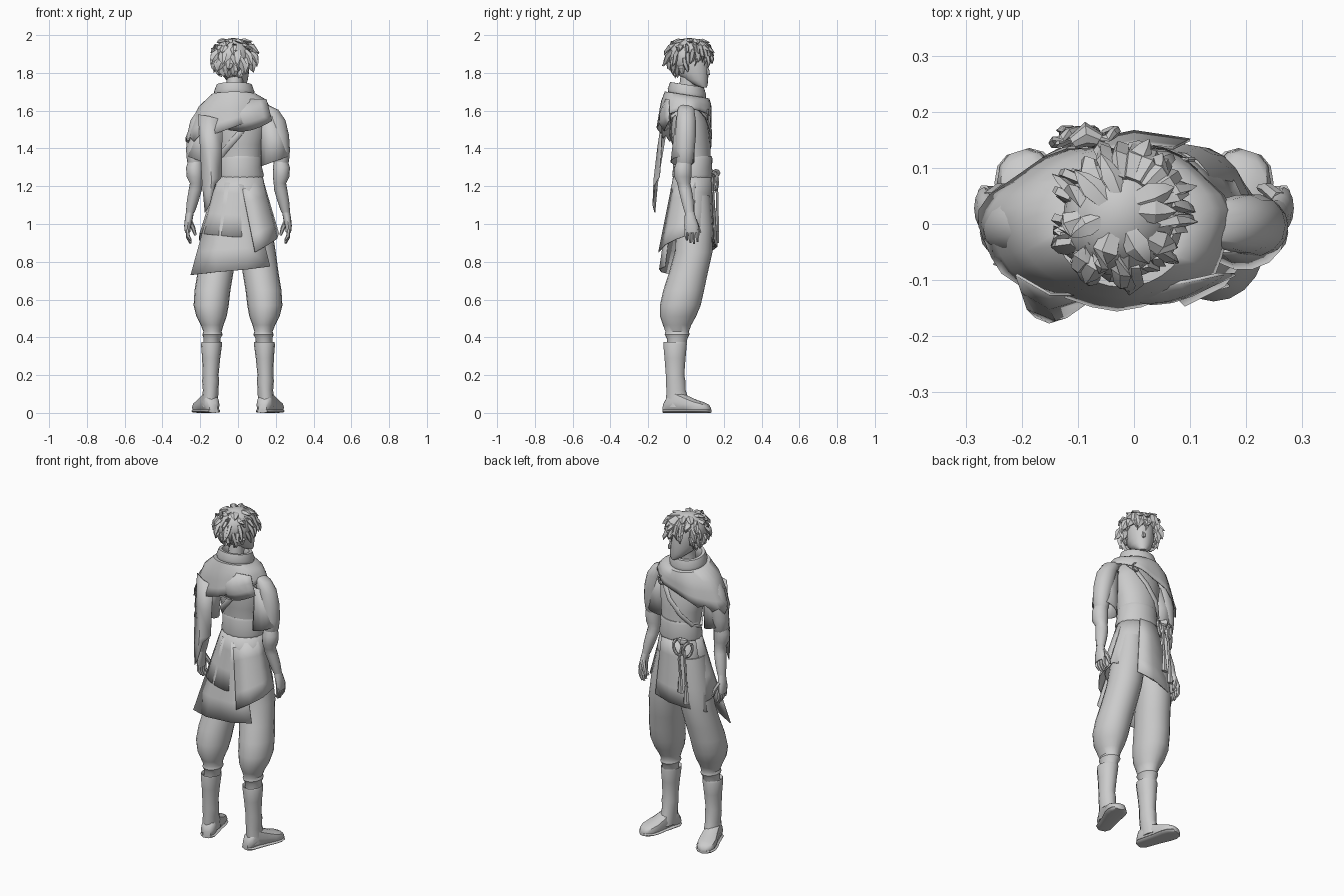
import bpy, bmesh, math, random
from mathutils import Vector, Matrix

random.seed(4)
clay = bpy.data.materials.new("plain_grey")
clay.diffuse_color = (0.6, 0.6, 0.6, 1)
TAU = 2 * math.pi


def finish(name, bm, thick=0.0, angle=40):
    bmesh.ops.recalc_face_normals(bm, faces=bm.faces)
    me = bpy.data.meshes.new(name)
    bm.to_mesh(me)
    bm.free()
    me.materials.append(clay)
    ob = bpy.data.objects.new(name, me)
    bpy.context.collection.objects.link(ob)
    if thick:
        m = ob.modifiers.new("thickness", 'SOLIDIFY')
        m.thickness = thick
        m.offset = 0
    bpy.ops.object.select_all(action='DESELECT')
    ob.select_set(True)
    bpy.context.view_layer.objects.active = ob
    bpy.ops.object.shade_smooth_by_angle(angle=math.radians(angle))
    return ob


def add_skin(bm, rows, closed=True, caps=True):
    vs = [[bm.verts.new(p) for p in row] for row in rows]
    n = len(rows[0])
    for a, b in zip(vs, vs[1:]):
        for i in range(n if closed else n - 1):
            j = (i + 1) % n
            bm.faces.new((a[i], a[j], b[j], b[i]))
    if caps and closed:
        bm.faces.new(vs[0])
        bm.faces.new(vs[-1])


def skin(name, rows, closed=True, caps=True, thick=0.0, angle=40):
    bm = bmesh.new()
    add_skin(bm, rows, closed, caps)
    return finish(name, bm, thick, angle)


def ring(cx, cy, z, rx, ry, n=16):
    return [Vector((cx + rx * math.cos(TAU * i / n), cy + ry * math.sin(TAU * i / n), z)) for i in range(n)]


def loft(name, rings, n=16, side=1, **kw):
    return skin(name, [ring(side * r[0], *r[1:], n) for r in rings], **kw)


def tube_rows(pts, ra, rb, n):
    # ra / rb: half width and half thickness at each point
    pts = [Vector(p) for p in pts]
    rows = []
    for i, p in enumerate(pts):
        t = (pts[min(i + 1, len(pts) - 1)] - pts[max(i - 1, 0)]).normalized()
        up = Vector((0, 1, 0)) if abs(t.z) > 0.5 else Vector((0, 0, 1))
        u = t.cross(up).normalized()
        v = u.cross(t)
        rows.append([p + u * ra[i] * math.cos(TAU * k / n) + v * rb[i] * math.sin(TAU * k / n) for k in range(n)])
    return rows


def tube(name, pts, ra, rb=None, n=8):
    return skin(name, tube_rows(pts, ra, rb or ra, n))


# torso, sash and neck
loft("torso", [(0, .04, 1.1, .14, .1), (.01, .037, 1.22, .125, .1), (.01, .035, 1.3, .108, .095),
               (.005, .03, 1.42, .125, .1), (0, .015, 1.54, .15, .102), (-.01, .005, 1.62, .13, .08),
               (-.02, 0, 1.69, .06, .055)], 20)
loft("waist_sash", [(.01, .035, 1.245, .122, .104), (.01, .035, 1.26, .127, .108), (.01, .035, 1.3, .117, .103),
                    (.01, .035, 1.345, .118, .105), (.01, .035, 1.36, .11, .1)], 20)
loft("neck", [(-.02, 0, 1.64, .05, .05), (-.02, .005, 1.7, .043, .045), (-.015, .02, 1.79, .043, .048)], 12)

# hooded cowl draped longer over one shoulder
N = 32
rows = [[Vector((-.02 + r * math.cos(TAU * i / N), .005 + r * .95 * math.sin(TAU * i / N),
                 z - .15 * r * math.sin(TAU * i / N))) for i in range(N)]
        for z, r in ((1.68, .055), (1.735, .078), (1.735, .092), (1.7, .104), (1.682, .102), (1.68, .122))]
for t in (.25, .5, .75, 1):
    row = []
    for i in range(N):
        c, s = math.cos(TAU * i / N), math.sin(TAU * i / N)
        e = t ** .5
        fold = .006 * math.sin(7 * TAU * i / N) * t
        hem = 1.525 + .08 * c + .015 * s + (.014 * (-1) ** i if c < -.4 and t == 1 else 0)
        row.append(Vector((-.02 - .01 * t + (.122 + (.1 - .022 * c) * e + fold) * c,
                           .005 - .01 * t + (.117 + .025 * e + fold) * s,
                           1.68 + (hem - 1.68) * t - .15 * .12 * s * (1 - t))))
    rows.append(row)
skin("cowl", rows, caps=False, thick=.006)

# hood fold sagging on the back, and hanging scarf tail
skin("hood_fold", [[(-.12 + .27 * k / 8 + .01 * j, -.09 - (.02 + .035 * math.sin(j * 1.0)) * math.sin(math.pi * k / 8),
                     1.66 - .05 * j - .035 * (j > 0) * math.sin(math.pi * k / 8) + .012 * k / 8 * j)
                    for k in range(9)] for j in range(4)], closed=False, thick=.006)
skin("scarf_tail", [[(-.21, -.09, 1.58), (-.15, -.125, 1.57), (-.08, -.125, 1.55)],
                    [(-.2, -.12, 1.4), (-.15, -.15, 1.4), (-.085, -.13, 1.4)],
                    [(-.19, -.15, 1.22), (-.14, -.17, 1.23), (-.085, -.14, 1.25)],
                    [(-.175, -.165, 1.06), (-.15, -.175, 1.1), (-.12, -.165, 1.21)]], closed=False, thick=.005)

# diagonal strap with a ring at the shoulder
tube("chest_strap", [(.1, .05, 1.63), (.075, .105, 1.57), (.02, .132, 1.49), (-.05, .127, 1.41), (-.1, .08, 1.34),
                     (-.115, .03, 1.32)], [.016] * 6, [.007] * 6)
tube("back_strap", [(.1, .02, 1.64), (.08, -.075, 1.57), (.0, -.082, 1.47), (-.07, -.055, 1.39), (-.11, .02, 1.32)],
     [.016] * 5, [.007] * 5)
tube("strap_ring", [(.085 + .02 * math.cos(TAU * k / 12), .115, 1.58 + .025 * math.sin(TAU * k / 12)) for k in range(13)],
     [.005] * 13, n=6)

# skirt with uneven hem, plus long overlapping panels
M = 32
rows = []
for t in (0, .3, .65, 1):
    row = []
    for i in range(M):
        c, s = math.cos(TAU * i / M), math.sin(TAU * i / M)
        hem = .93 - .05 * max(s, 0) + .03 * c * (s > 0) + .02 * abs(c)
        row.append(Vector((.01 - .015 * t + (.117 + .083 * t) * c, .035 - .015 * t + (.1 + .035 * t) * s,
                           1.26 + (hem - 1.26) * t)))
    rows.append(row)
skin("skirt", rows, caps=False, thick=.005)


def panel(name, top, bottom, steps=4):
    skin(name, [[Vector(a).lerp(Vector(b), j / steps) for a, b in zip(top, bottom)] for j in range(steps + 1)],
         closed=False, thick=.005)


panel("back_panel", [(-.115, 0, 1.22), (-.06, -.06, 1.22), (.02, -.075, 1.21), (.07, -.06, 1.18)],
      [(-.25, -.07, .73), (-.12, -.13, .745), (.05, -.14, .76), (.17, -.11, .775)])
panel("side_panel", [(.02, -.075, 1.2), (.09, -.05, 1.22), (.13, .0, 1.22), (.135, .05, 1.22)],
      [(.09, -.145, .85), (.16, -.11, .89), (.205, -.05, .92), (.215, .04, .95)])
panel("front_panel", [(.07, .135, 1.25), (.0, .142, 1.25), (-.07, .125, 1.25), (-.115, .07, 1.25)],
      [(.1, .15, .9), (.0, .165, .88), (-.12, .14, .86), (-.2, .08, .84)])

# sash knot: two bows, tails and tassels
for k, (bx, tilt) in enumerate(((-.055, .025), (-.12, -.03))):
    tube("sash_bow_%d" % k, [(bx + .022 * math.cos(TAU * i / 12) + tilt * .3 * math.sin(TAU * i / 12),
                              .155 + .012 * math.cos(TAU * i / 12), 1.225 + .045 * math.sin(TAU * i / 12))
                             for i in range(13)], [.009] * 13, n=6)
    x = bx * .6 - .035
    tube("sash_tail_%d" % k, [(-.085, .15, 1.27), (x, .165, 1.16), (x - .01, .165, 1.06 - .06 * k)], [.009, .008, .008], n=6)
    z = 1.06 - .06 * k
    tube("sash_tassel_%d" % k, [(x - .01, .165, z + .01), (x - .01, .165, z - .03), (x - .012, .167, z - .1)],
         [.009, .014, .02], [.009, .01, .01], n=6)
tube("sash_knot", [(-.06, .15, 1.27), (-.085, .16, 1.27), (-.11, .145, 1.27)], [.012, .022, .012], n=8)

# limbs on both sides
for s, tag in ((1, "right"), (-1, "left")):
    # puffed trousers gathered below the knee
    loft(tag + "_trouser", [(.07, .04, 1.15, .075, .09), (.085, .045, .98, .095, .098), (.105, .04, .85, .095, .1),
                            (.12, .012, .74, .095, .103), (.135, -.012, .65, .095, .108), (.142, -.03, .57, .093, .108),
                            (.14, -.042, .51, .08, .095), (.137, -.047, .465, .06, .075), (.135, -.047, .43, .048, .062),
                            (.135, -.047, .415, .054, .066), (.137, -.047, .395, .045, .055), (.14, -.05, .35, .044, .05)],
         20, s)
    # boot shaft and turned-out foot
    loft(tag + "_boot_shaft", [(.138, -.057, .355, .045, .052), (.138, -.058, .375, .054, .062), (.14, -.058, .365, .056, .064),
                               (.142, -.058, .29, .048, .057), (.145, -.058, .2, .042, .05), (.145, -.055, .17, .045, .053),
                               (.145, -.053, .12, .041, .052), (.148, -.045, .07, .043, .062), (.15, -.04, .03, .043, .065)],
         14, s)
    for part, grow, flat in (("foot", 0, 0), ("sole", .005, .02)):
        fr = []
        for d, w, h in ((-.002, .022, .05), (.02, .04, .085), (.07, .043, .12), (.12, .046, .095),
                        (.175, .054, .07), (.215, .052, .058), (.242, .038, .045), (.256, .016, .028)):
            r = []
            for k in range(12):
                a = TAU * k / 12
                q = math.copysign(abs(math.sin(a)) ** .6, math.sin(a))
                side = (w + grow) * math.cos(a)
                r.append(Vector((s * (.13 + .3 * d + .954 * side), -.115 + .954 * d - .3 * side,
                                 (flat or h) * (.5 + .5 * q))))
            fr.append(r)
        skin(tag + "_" + part, fr)
    # puffed upper sleeve, flared short sleeve and arm
    loft(tag + "_upper_sleeve", [(.13, 0, 1.63, .03, .035), (.165, 0, 1.605, .048, .045), (.195, 0, 1.55, .056, .053),
                                 (.213, -.002, 1.47, .057, .056), (.226, -.005, 1.39, .049, .052),
                                 (.228, -.008, 1.33, .042, .045), (.225, -.01, 1.3, .03, .034)], 14, s)
    skin(tag + "_flared_sleeve", [[Vector((s * p.x, p.y, p.z + dz * (p.x - .19))) for p in ring(*r, 14)]
                                  for r, dz in (((.165, -.005, 1.57, .045, .045), 0), ((.187, -.01, 1.45, .062, .056), .2),
                                                ((.195, -.018, 1.33, .072, .062), .35))], caps=False, thick=.005)
    loft(tag + "_forearm", [(.225, -.01, 1.34, .035, .038), (.23, -.015, 1.3, .045, .046), (.228, -.017, 1.25, .044, .046),
                            (.222, -.012, 1.215, .033, .035), (.226, -.004, 1.18, .035, .036), (.24, .008, 1.12, .031, .033),
                            (.253, .018, 1.06, .023, .026)], 14, s)
    loft(tag + "_hand", [(.253, .018, 1.07, .021, .024), (.26, .023, 1.03, .021, .03), (.267, .028, .99, .018, .038),
                         (.267, .03, .955, .014, .036)], 12, s)
    for f in range(4):
        y, l = .002 + .019 * f, (.045, .058, .062, .052)[f]
        tube("%s_finger_%d" % (tag, f), [(s * .267, y, .97), (s * .265, y, .96 - l * .5), (s * .25, y + .003, .965 - l * 1.1)],
             [.011, .01, .006], n=6)
    tube(tag + "_thumb", [(s * .258, .045, 1.02), (s * .238, .062, .98), (s * .225, .065, .94)], [.014, .012, .007], n=6)

# head, turned slightly to one side
turn = Matrix.Translation((-.025, .018, 0)) @ Matrix.Rotation(math.radians(-28), 4, 'Z')
parts = [skin("head", [ring(0, *r, 18) for r in ((.085, 1.722, .018, .016), (.068, 1.738, .038, .036), (.04, 1.765, .057, .066),
              (.018, 1.8, .07, .09), (.008, 1.84, .077, .098), (.004, 1.89, .08, .098), (0, 1.94, .068, .085),
              (0, 1.97, .04, .05))])]
parts.append(tube("nose", [(0, .1, 1.835), (0, .112, 1.808), (0, .112, 1.793), (0, .1, 1.788)], [.005, .009, .01, .006], n=6))
for s in (1, -1):
    parts.append(tube("ear", [(s * .073, .0, 1.845), (s * .083, -.005, 1.825), (s * .075, .0, 1.795)],
                      [.008, .012, .006], [.012, .02, .008], n=8))

# hair: cap with the face cut out, and rows of tapered locks
C, E = Vector((0, 0, 1.883)), Vector((.095, .108, .098))
bm = bmesh.new()
bmesh.ops.create_uvsphere(bm, u_segments=20, v_segments=12, radius=1)
for v in bm.verts:
    v.co = Vector(a * b for a, b in zip(v.co, E)) + C
low = [f for f in bm.faces if f.calc_center_median().z < (1.9 if f.calc_center_median().y > .035 else 1.81)]
bmesh.ops.delete(bm, geom=low, context='FACES')
parts.append(finish("hair_cap", bm, .008))
bm = bmesh.new()
for el, count, length in ((-28, 11, .062), (-5, 14, .075), (20, 14, .085), (45, 11, .08), (68, 7, .07)):
    for i in range(count):
        az = TAU * (i + random.uniform(.2, .8)) / count
        front = math.sin(az)
        if el < -10 and front > .1 or el < 10 and front > .5:
            continue
        e = math.radians(el)
        d = Vector((math.cos(az) * math.cos(e), front * math.cos(e), math.sin(e)))
        down = Vector((-math.cos(az) * math.sin(e), -front * math.sin(e), -1.0 * math.cos(e))) * -1
        down = Vector((math.cos(az) * math.sin(e), front * math.sin(e), -math.cos(e)))
        swirl = Vector((-math.sin(az), math.cos(az), 0)) * random.uniform(-.4, .4)
        p = C + Vector(a * b for a, b in zip(d, E)) * .95
        L = length * random.uniform(.8, 1.15)
        flow = (down + swirl).normalized()
        w = .024 * random.uniform(.8, 1.15)
        pts = [p, p + flow * L * .4 + d * .012, p + flow * L * .75 + d * .014, p + flow * L + d * random.uniform(.004, .024)]
        add_skin(bm, tube_rows(pts, [w * .7, w, w * .6, .001], [.01, .012, .009, .001], 5))
parts.append(finish("hair_locks", bm, angle=30))
# swept fringe across the brow
bm = bmesh.new()
for k in range(7):
    x = -.072 + .024 * k
    y = math.sqrt(max(0, 1 - (x / .1) ** 2)) * .105
    pts = [(x * .55, y * .6, 1.965), (x * .9, y * .98, 1.94), (x * 1.05, y + .016, 1.89), (x + .012 * (-1) ** k, y + .004, 1.835 + .02 * (k % 2))]
    add_skin(bm, tube_rows(pts, [.014, .022, .018, .001], [.01, .012, .009, .001], 5))
parts.append(finish("hair_fringe", bm, angle=30))
for ob in parts:
    ob.data.transform(turn)
